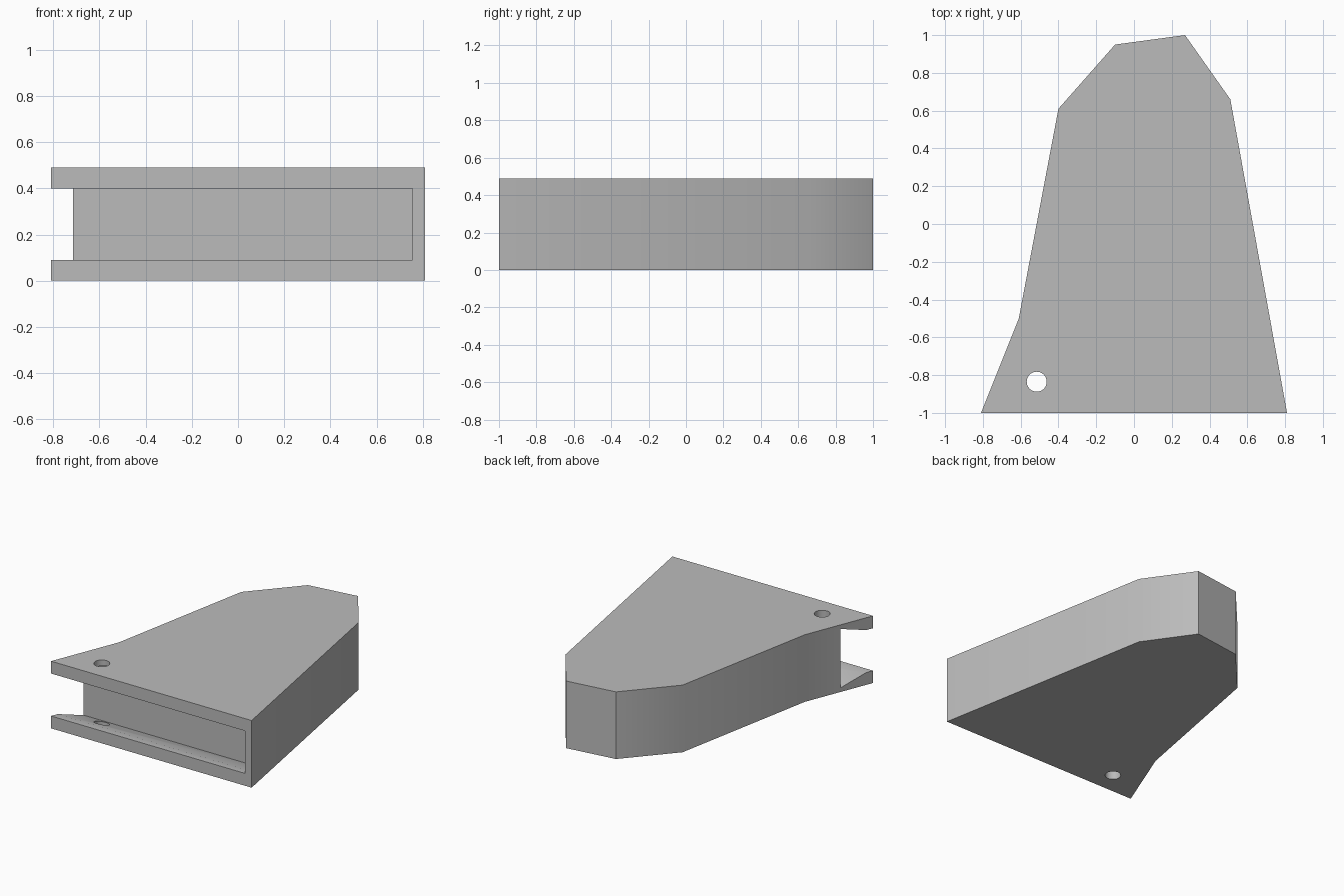
import bpy, bmesh, math
from mathutils import Vector

cube = bpy.data.objects.get("Cube")
if cube:
    bpy.data.objects.remove(cube, do_unlink=True)

HEIGHT = 0.49

grey = bpy.data.materials.new("plain grey")
grey.use_nodes = True
colour = (0.5, 0.5, 0.5, 1)
grey.diffuse_color = colour
grey.node_tree.nodes["Principled BSDF"].inputs["Base Color"].default_value = colour


def prism(name, points, sweep):
    """Extrude a closed outline along a vector into a solid."""
    bm = bmesh.new()
    face = bm.faces.new([bm.verts.new(p) for p in points])
    moved = bmesh.ops.extrude_face_region(bm, geom=[face])["geom"]
    verts = [v for v in moved if isinstance(v, bmesh.types.BMVert)]
    bmesh.ops.translate(bm, verts=verts, vec=Vector(sweep))
    bmesh.ops.recalc_face_normals(bm, faces=bm.faces)
    mesh = bpy.data.meshes.new(name)
    bm.to_mesh(mesh)
    bm.free()
    mesh.materials.append(grey)
    obj = bpy.data.objects.new(name, mesh)
    bpy.context.collection.objects.link(obj)
    return obj


# Tapered body seen from above
outline = [(-0.81, -1), (0.81, -1), (0.51, 0.66), (0.27, 1),
           (-0.10, 0.95), (-0.40, 0.61), (-0.61, -0.5)]
body = prism("tapered_body", [(x, y, 0) for x, y in outline], (0, 0, HEIGHT))

# Front slot: a straight lip, then flaring towards its back wall
lower = [(-1.1, 0.09), (-0.95, 0.09), (-0.76, 0.03)]
section = lower + [(y, HEIGHT - z) for y, z in reversed(lower)]
slot = prism("slot_cutter", [(-1, y, z) for y, z in section], (1.755, 0, 0))

# Pin hole through both plates
ring = [math.tau * i / 32 for i in range(32)]
pin = prism("pin_hole_cutter",
            [(-0.515 + 0.053 * math.cos(a), -0.835 + 0.053 * math.sin(a), -0.1)
             for a in ring], (0, 0, 0.7))

bpy.context.view_layer.objects.active = body
for cutter in (slot, pin):
    mod = body.modifiers.new(cutter.name, 'BOOLEAN')
    mod.operation = 'DIFFERENCE'
    mod.solver = 'EXACT'
    mod.object = cutter
    bpy.ops.object.modifier_apply(modifier=mod.name)
for cutter in (slot, pin):
    bpy.data.objects.remove(cutter, do_unlink=True)

# Soften the shallow side corners and keep the others sharp
bpy.ops.object.select_all(action='DESELECT')
body.select_set(True)
bpy.ops.object.shade_smooth_by_angle(angle=math.radians(35))
